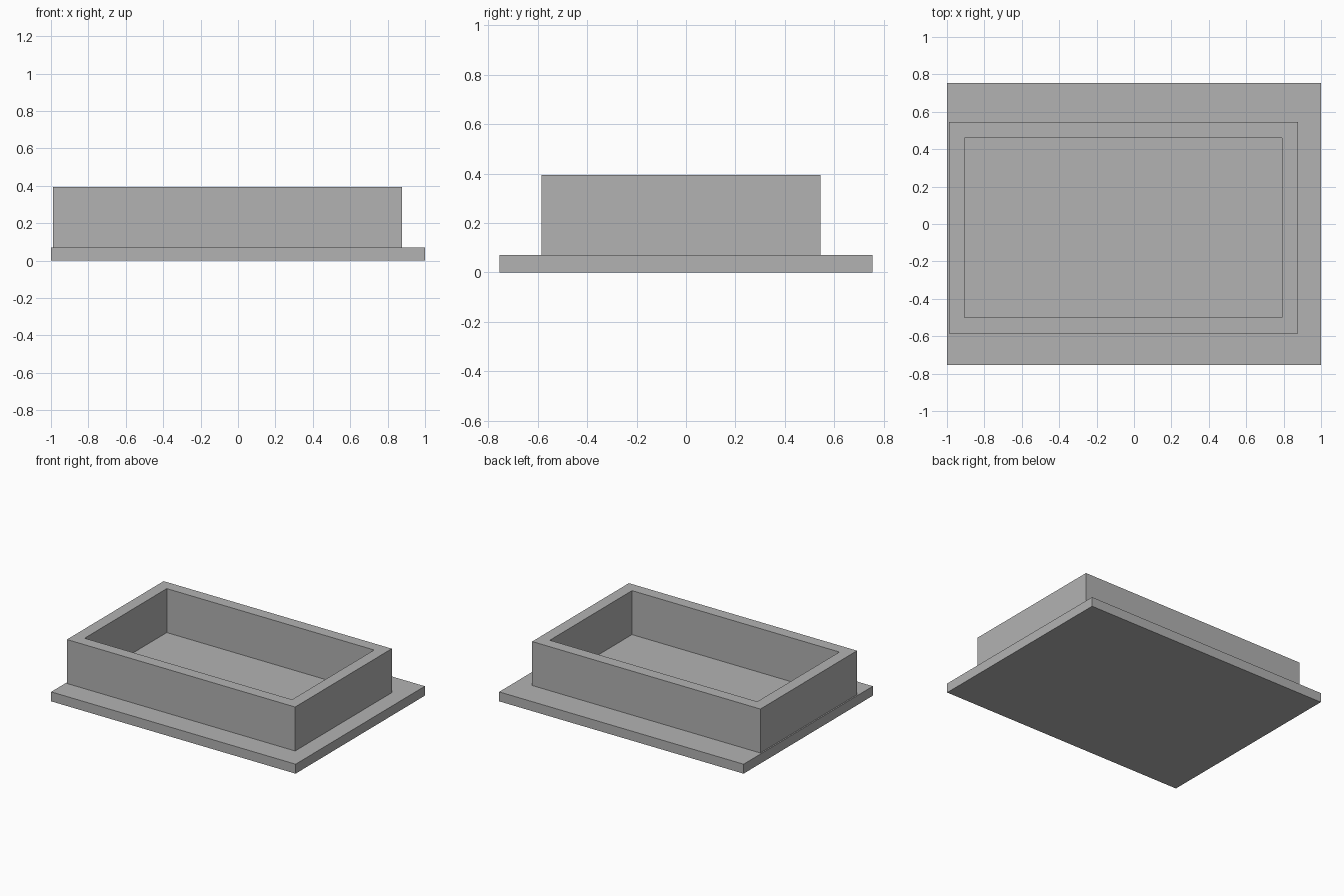
import bpy
import bmesh
from mathutils import Matrix

default_cube = bpy.data.objects.get("Cube")
if default_cube:
    bpy.data.objects.remove(default_cube, do_unlink=True)

# Single plain grey finish
grey = bpy.data.materials.new("plain grey")
grey.use_nodes = True
colour = (0.448, 0.448, 0.448, 1.0)
grey.diffuse_color = colour
grey.node_tree.nodes["Principled BSDF"].inputs["Base Color"].default_value = colour

PLATE_TOP = 0.07
RIM_TOP = 0.395
WALL = 0.085


def box(bm, x0, x1, y0, y1, z0, z1):
    """Add an axis-aligned box spanning the given limits."""
    centre = Matrix.Translation(((x0 + x1) / 2, (y0 + y1) / 2, (z0 + z1) / 2))
    size = Matrix.Diagonal((x1 - x0, y1 - y0, z1 - z0, 1))
    bmesh.ops.create_cube(bm, size=1, matrix=centre @ size)


def finish(bm, name):
    """Turn the bmesh into a flat-shaded object."""
    bm.normal_update()
    mesh = bpy.data.meshes.new(name)
    bm.to_mesh(mesh)
    bm.free()
    mesh.materials.append(grey)
    obj = bpy.data.objects.new(name, mesh)
    bpy.context.collection.objects.link(obj)
    return obj


# Base plate
bm = bmesh.new()
box(bm, -1, 1, -0.755, 0.755, 0, PLATE_TOP)
finish(bm, "base_plate")

# Rectangular wall frame: inset the top and bottom, then bridge the hole through
bm = bmesh.new()
box(bm, -0.99, 0.877, -0.585, 0.545, PLATE_TOP, RIM_TOP)
bm.normal_update()
caps = [f for f in bm.faces if abs(f.normal.z) > 0.5]
bmesh.ops.inset_individual(bm, faces=caps, thickness=WALL, use_even_offset=True)
hole_edges = [e for f in caps for e in f.edges]
bmesh.ops.delete(bm, geom=caps, context='FACES_ONLY')
bmesh.ops.bridge_loops(bm, edges=hole_edges)
bmesh.ops.recalc_face_normals(bm, faces=bm.faces[:])
finish(bm, "wall_frame")
